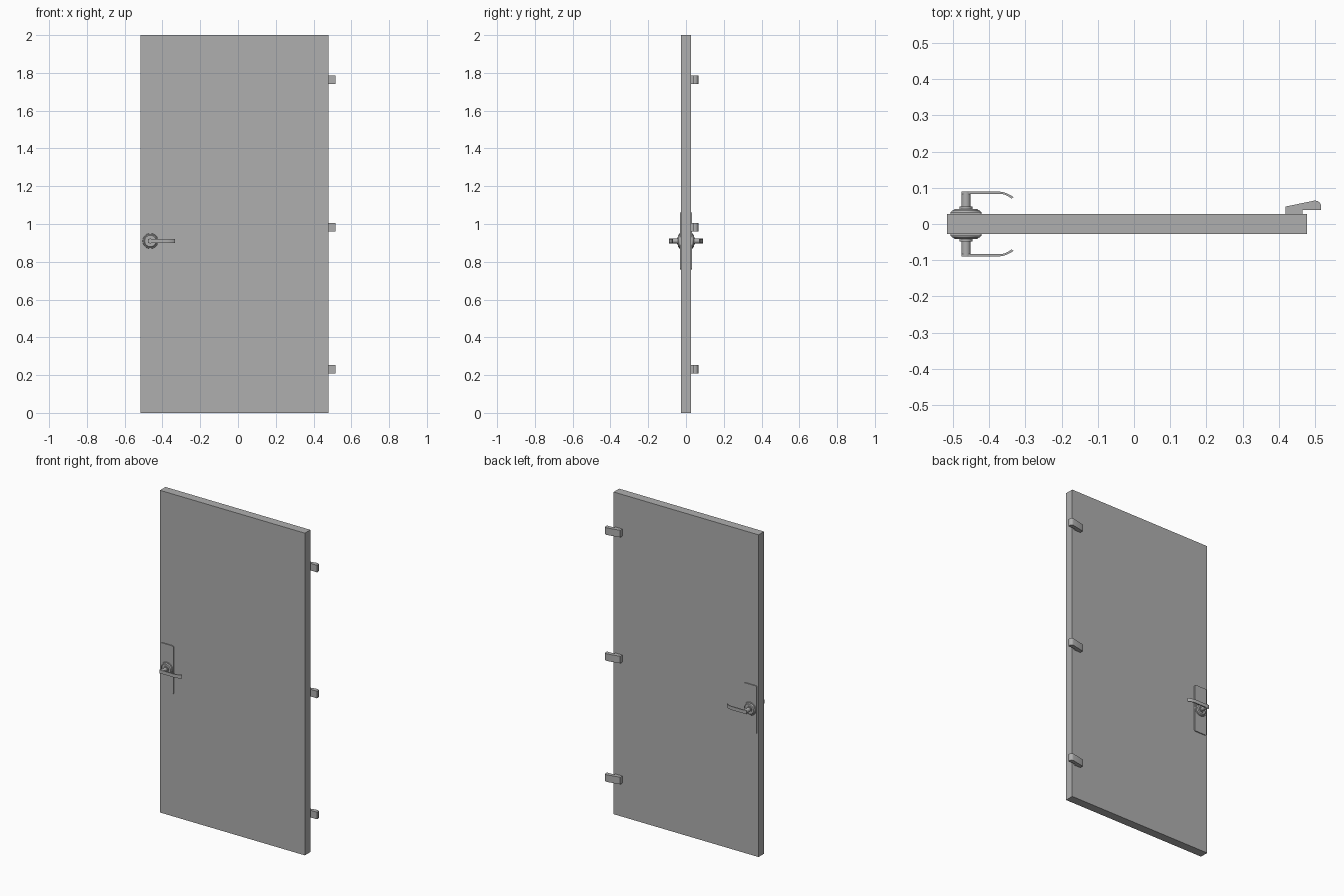
import bpy, bmesh, math
from mathutils import Matrix, Vector

old = bpy.data.objects.get("Cube")
if old:
    bpy.data.objects.remove(old, do_unlink=True)

grey = bpy.data.materials.new("plain grey")
grey.use_nodes = True
grey.diffuse_color = (0.43, 0.43, 0.43, 1)
grey.node_tree.nodes["Principled BSDF"].inputs["Base Color"].default_value = (0.43, 0.43, 0.43, 1)

FACE = 0.027                     # half thickness of the door leaf
HANDLE_X, HANDLE_Z = -0.464, 0.91


def finish(name, bm, smooth=False):
    bmesh.ops.recalc_face_normals(bm, faces=bm.faces[:])
    mesh = bpy.data.meshes.new(name)
    bm.to_mesh(mesh)
    bm.free()
    mesh.materials.append(grey)
    obj = bpy.data.objects.new(name, mesh)
    bpy.context.scene.collection.objects.link(obj)
    if smooth:
        bpy.ops.object.select_all(action='DESELECT')
        obj.select_set(True)
        bpy.context.view_layer.objects.active = obj
        bpy.ops.object.shade_smooth_by_angle(angle=math.radians(35))
    return obj


def box(name, x, y, z):
    """Box from (low, high) pairs on each axis."""
    bm = bmesh.new()
    bmesh.ops.create_cube(bm, size=1)
    for v in bm.verts:
        v.co = Vector(lo + (c + 0.5) * (hi - lo) for c, (lo, hi) in zip(v.co, (x, y, z)))
    return finish(name, bm)


def prism(name, points, offset, smooth=False):
    """Extrude a planar outline by an offset."""
    bm = bmesh.new()
    face = bm.faces.new([bm.verts.new(p) for p in points])
    extruded = bmesh.ops.extrude_face_region(bm, geom=[face])["geom"]
    bmesh.ops.translate(bm, vec=offset,
                        verts=[g for g in extruded if isinstance(g, bmesh.types.BMVert)])
    return finish(name, bm, smooth)


def disc(name, r1, r2, y1, y2, side):
    """Round part on the handle axis; r1 is the inner end, r2 the outer end."""
    bm = bmesh.new()
    bmesh.ops.create_cone(bm, cap_ends=True, segments=32, radius1=r1, radius2=r2, depth=y2 - y1)
    turn = Matrix.Rotation(-side * math.pi / 2, 4, 'X')
    place = Matrix.Translation((HANDLE_X, side * (y1 + y2) / 2, HANDLE_Z))
    bmesh.ops.transform(bm, matrix=place @ turn, verts=bm.verts[:])
    return finish(name, bm, True)


# Door leaf
box("door_leaf", (-0.517, 0.478), (-FACE, FACE), (0, 2))

# Handle sets on both faces
for side, label in ((-1, "front"), (1, "back")):
    # Escutcheon plate with rounded corners
    r, cx, cz, hw, hh = 0.008, HANDLE_X, HANDLE_Z, 0.043, 0.15
    outline = []
    for i, (sx, sz) in enumerate(((1, 1), (-1, 1), (-1, -1), (1, -1))):
        for step in range(5):
            a = (i + step / 4) * math.pi / 2
            outline.append((cx + sx * (hw - r) + r * math.cos(a), side * FACE,
                            cz + sz * (hh - r) + r * math.sin(a)))
    prism(label + "_plate", outline, (0, side * 0.006, 0), True)

    # Stepped rosette and spindle
    disc(label + "_rosette_base", 0.042, 0.039, 0.030, 0.037, side)
    disc(label + "_rosette_cap", 0.036, 0.030, 0.036, 0.042, side)
    disc(label + "_spindle_collar", 0.018, 0.018, 0.041, 0.048, side)
    disc(label + "_spindle", 0.0125, 0.0125, 0.042, 0.09, side)

    # Flat lever, curling towards the door at its tip
    outer = [(-0.477, 0.09), (-0.375, 0.09), (-0.362, 0.088), (-0.350, 0.084),
             (-0.340, 0.079), (-0.333, 0.074)]
    inner = [(-0.338, 0.070), (-0.346, 0.076), (-0.356, 0.081), (-0.366, 0.083),
             (-0.377, 0.083), (-0.477, 0.083)]
    prism(label + "_lever", [(x, side * y, HANDLE_Z - 0.0105) for x, y in outer + inner],
          (0, 0, 0.021), True)

# Three hinges on the back face
knuckle = [(0.418, 0.038), (0.515, 0.038), (0.517, 0.041), (0.517, 0.051), (0.514, 0.058),
           (0.508, 0.063), (0.500, 0.065), (0.418, 0.048)]
for z, label in ((0.231, "lower"), (0.982, "middle"), (1.764, "upper")):
    box(label + "_hinge_pad", (0.418, 0.465), (FACE, 0.039), (z - 0.022, z + 0.022))
    prism(label + "_hinge", [(x, y, z - 0.022) for x, y in knuckle], (0, 0, 0.044), True)
